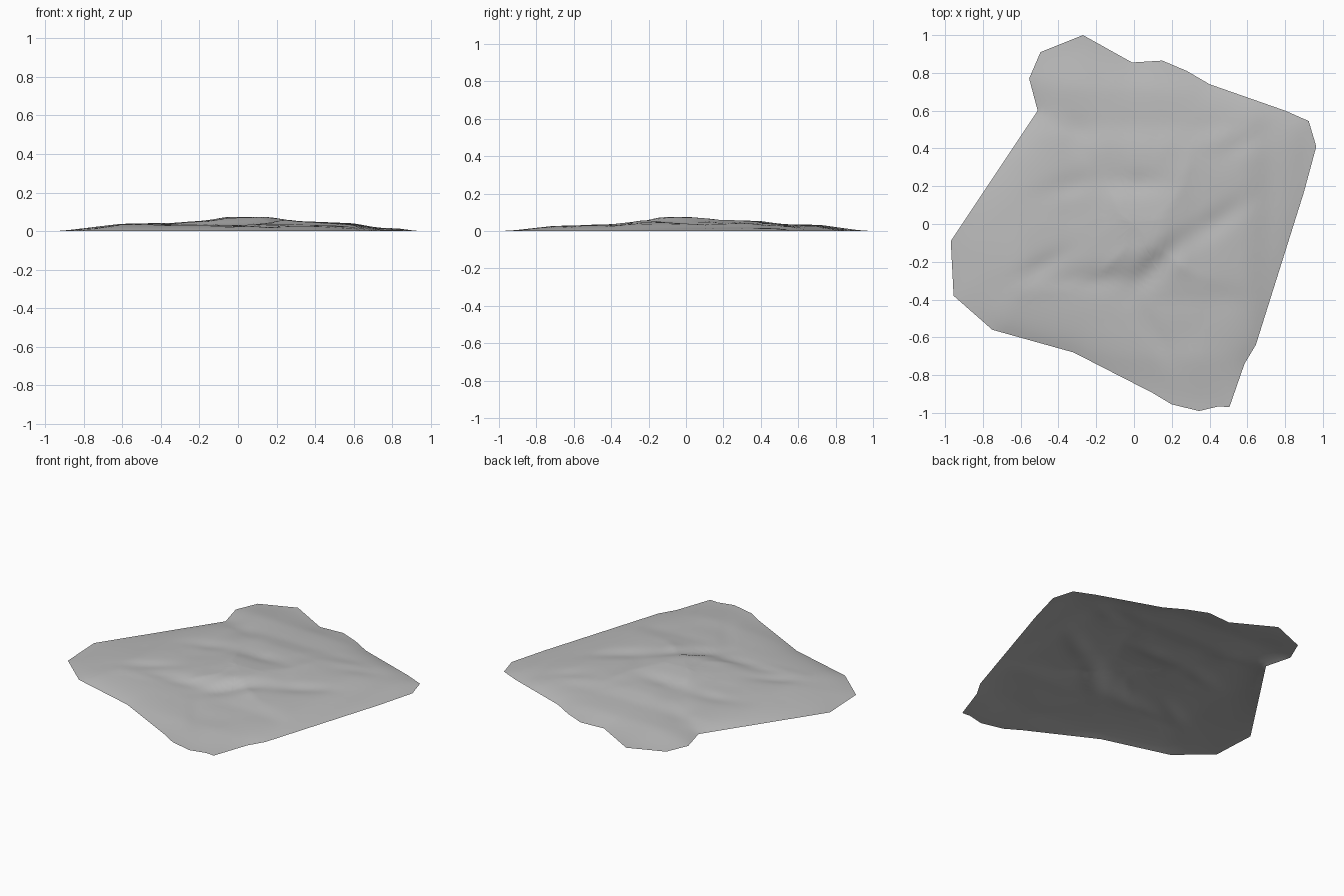
import bpy, bmesh, math
from mathutils import Vector, noise

cube = bpy.data.objects.get("Cube")
if cube:
    bpy.data.objects.remove(cube, do_unlink=True)

# Irregular border of the ground patch
OUTLINE = [(-.27, 1), (-.01, .855), (.15, .865), (.28, .81), (.4, .74), (.8, .6),
           (.925, .545), (.965, .41), (.9, .17), (.645, -.64), (.585, -.74),
           (.505, -.97), (.45, -.965), (.345, -.99), (.2, -.955), (.1, -.895),
           (-.32, -.68), (-.75, -.56), (-.955, -.38), (-.97, -.09),
           (-.51, .6), (-.555, .77), (-.495, .91)]
# Highest ground along each axis
CREST_X = [(-.97, 0), (-.6, .04), (-.35, .043), (-.17, .055), (-.05, .075), (.14, .075),
           (.32, .052), (.6, .042), (.72, .021), (.85, .019), (.97, 0)]
CREST_Y = [(-1, 0), (-.7, .03), (-.4, .036), (-.28, .05), (-.14, .075), (.02, .074),
           (.2, .06), (.4, .053), (.52, .037), (.72, .035), (1, 0)]
# Dips: x, y, half length, half width, angle, depth
DIPS = [(-.2, -.3, .26, .07, 0, .35), (.12, -.22, .2, .06, 45, .35),
        (.45, .02, .2, .06, 35, .25), (-.3, .5, .1, .07, -45, .2),
        (0, .22, .16, .06, 0, .2), (.12, -.6, .2, .05, -60, .25),
        (-.5, -.23, .14, .05, 30, .25), (-.35, .2, .15, .06, 15, .2),
        (.6, .45, .16, .06, 30, .2)]
RINGS = 26


def crest(points, t):
    for (a, h), (b, k) in zip(points, points[1:]):
        if a <= t <= b:
            return h + (k - h) * (t - a) / (b - a)
    return 0


def edge_distance(p):
    best = 9
    for i, b in enumerate(OUTLINE):
        a, b = Vector(OUTLINE[i - 1]), Vector(b)
        t = max(0, min(1, (p - a).dot(b - a) / (b - a).length_squared))
        best = min(best, (p - a.lerp(b, t)).length)
    return best


def height(p):
    rise = 1 - math.exp(-edge_distance(p) / .1)
    h = min(crest(CREST_X, p.x), crest(CREST_Y, p.y)) * rise
    for x, y, length, width, angle, depth in DIPS:
        d = p - Vector((x, y))
        c, s = math.cos(math.radians(angle)), math.sin(math.radians(angle))
        u, v = (d.x * c + d.y * s) / length, (d.y * c - d.x * s) / width
        h *= 1 - depth * math.exp(-u * u - v * v)
    ripple = noise.noise((p.x * 4, p.y * 4, 3))
    return max(0, h * (1 + .16 * min(0, ripple)))


# Border cut into short, even steps
border = []
for i, a in enumerate(OUTLINE):
    a, b = Vector(a), Vector(OUTLINE[(i + 1) % len(OUTLINE)])
    steps = max(1, round((b - a).length / .05))
    border += [a.lerp(b, k / steps) for k in range(steps)]

# Ground sheet: concentric rings shrinking to the centre
bm = bmesh.new()
rings = []
for r in range(RINGS):
    scale = 1 - r / RINGS
    rings.append([bm.verts.new((*(p * scale), height(p * scale))) for p in border])
centre = bm.verts.new((0, 0, height(Vector((0, 0)))))
n = len(border)
for outer, inner in zip(rings, rings[1:]):
    for i in range(n):
        j = (i + 1) % n
        bm.faces.new((outer[i], outer[j], inner[j], inner[i]))
for i in range(n):
    bm.faces.new((rings[-1][i], rings[-1][(i + 1) % n], centre))
bmesh.ops.recalc_face_normals(bm, faces=bm.faces)
bm.normal_update()
if sum(f.normal.z for f in bm.faces) < 0:
    bmesh.ops.reverse_faces(bm, faces=bm.faces)
for f in bm.faces:
    f.smooth = True
mesh = bpy.data.meshes.new("ground_patch")
bm.to_mesh(mesh)
bm.free()
ground = bpy.data.objects.new("ground_patch", mesh)
bpy.context.collection.objects.link(ground)

# Plain grey stone
stone = bpy.data.materials.new("stone_grey")
stone.use_nodes = True
grey = (.5, .5, .5, 1)
stone.diffuse_color = grey
stone.node_tree.nodes["Principled BSDF"].inputs["Base Color"].default_value = grey
mesh.materials.append(stone)
